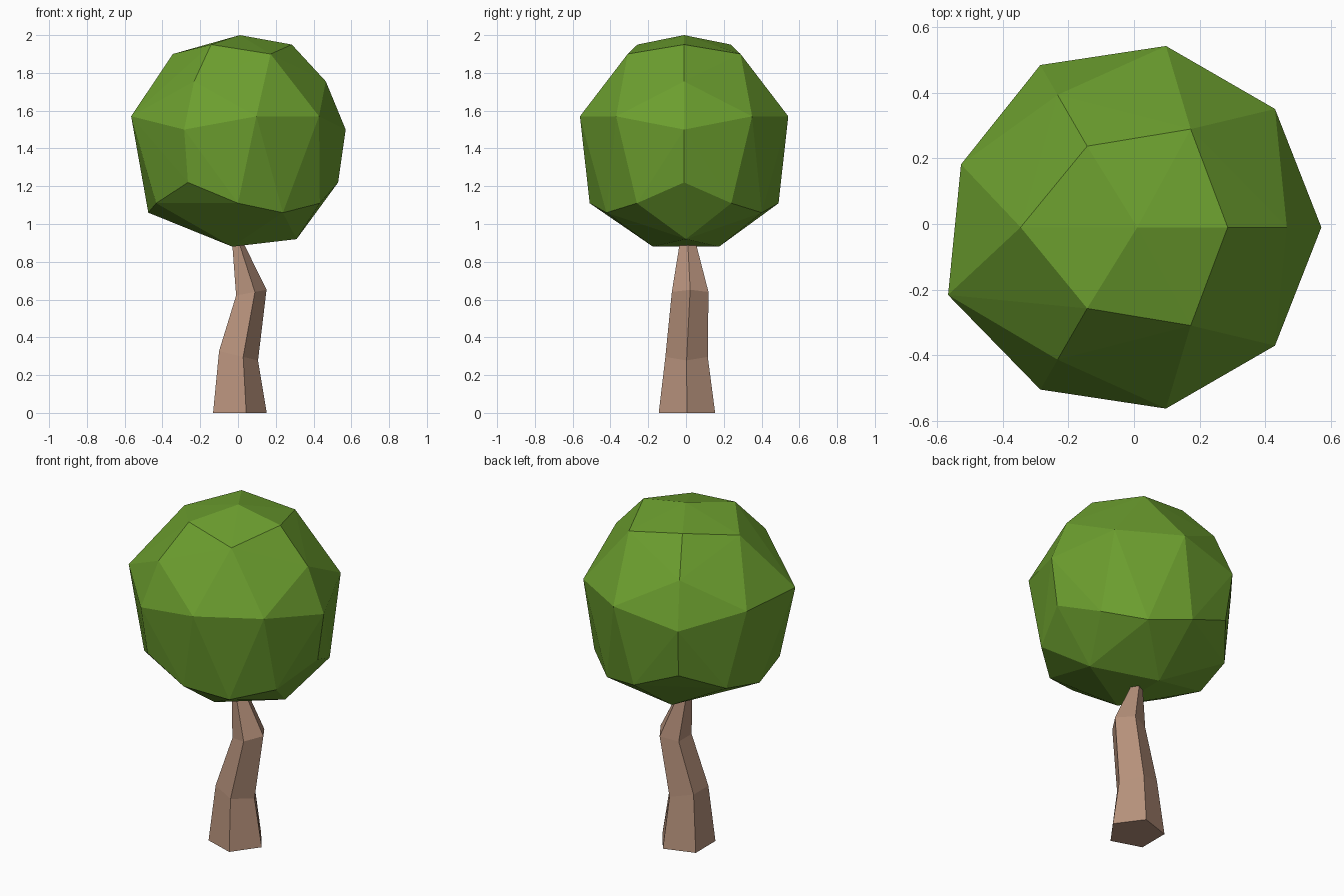
import bpy, bmesh
from math import sin, cos, radians
from mathutils import Vector

if "Cube" in bpy.data.objects:
    bpy.data.objects.remove(bpy.data.objects["Cube"])

def material(name, rgb):
    m = bpy.data.materials.new(name)
    m.diffuse_color = (*rgb, 1)
    m.use_nodes = True
    m.node_tree.nodes["Principled BSDF"].inputs["Base Color"].default_value = m.diffuse_color
    return m

def finish(bm, name, mat):
    bmesh.ops.recalc_face_normals(bm, faces=bm.faces)
    me = bpy.data.meshes.new(name)
    bm.to_mesh(me)
    bm.free()
    me.materials.append(mat)
    ob = bpy.data.objects.new(name, me)
    bpy.context.collection.objects.link(ob)

leaf = material("leaf green", (0.15, 0.345, 0.028))
bark = material("bark brown", (0.47, 0.285, 0.2))

# Crown: faceted ball with threefold rings (radius, height, angles in a third turn)
rings = [
    (0.285, 1.95, (0,)),
    (0.345, 1.90, (60,)),
    (0.465, 1.755, (0,)),
    (0.56, 1.57, (40, 80)),
    (0.57, 1.50, (0,)),
    (0.53, 1.22, (0,)),
    (0.50, 1.11, (30, 90)),
    (0.475, 1.06, (60,)),
]
points = [Vector((0.01, -0.01, 2.0)), Vector((0.31, 0, 0.92)),
          Vector((-0.03, 0.175, 0.88)), Vector((-0.03, -0.175, 0.88))]
for r, z, angles in rings:
    for turn in (0, 120, 240):
        for a in angles:
            t = radians(a + turn)
            # one corner of the widest ring bulges out a little
            k = 1.075 if z == 1.57 and a + turn == 200 else 1
            points.append(Vector((r * k * cos(t), r * k * sin(t) - 0.01, z)))
bm = bmesh.new()
for p in points:
    bm.verts.new(p)
hull = bmesh.ops.convex_hull(bm, input=bm.verts)
loose = [v for v in bm.verts if not v.link_faces]
bmesh.ops.delete(bm, geom=loose, context='VERTS')
finish(bm, "crown", leaf)

# Trunk: bent five-sided tube (centre x, centre y, height, radius x, radius y, tilt)
sections = [
    (-0.005, 0.005, 0.0, 0.157, 0.157, 0.0),
    (-0.008, 0.003, 0.305, 0.114, 0.118, -0.24),
    (0.062, 0.022, 0.635, 0.089, 0.102, 0.19),
    (-0.012, 0.008, 0.93, 0.026, 0.038, 0.0),
]
bm = bmesh.new()
loops = []
for cx, cy, z, rx, ry, tilt in sections:
    loop = []
    for i in range(5):
        t = radians(72 * i)
        dx = rx * cos(t)
        loop.append(bm.verts.new((cx + dx, cy + ry * sin(t), z + tilt * dx)))
    loops.append(loop)
for lo, hi in zip(loops, loops[1:]):
    for i in range(5):
        j = (i + 1) % 5
        bm.faces.new((lo[i], lo[j], hi[j], hi[i]))
bm.faces.new(loops[0][::-1])
bm.faces.new(loops[-1])
finish(bm, "trunk", bark)
